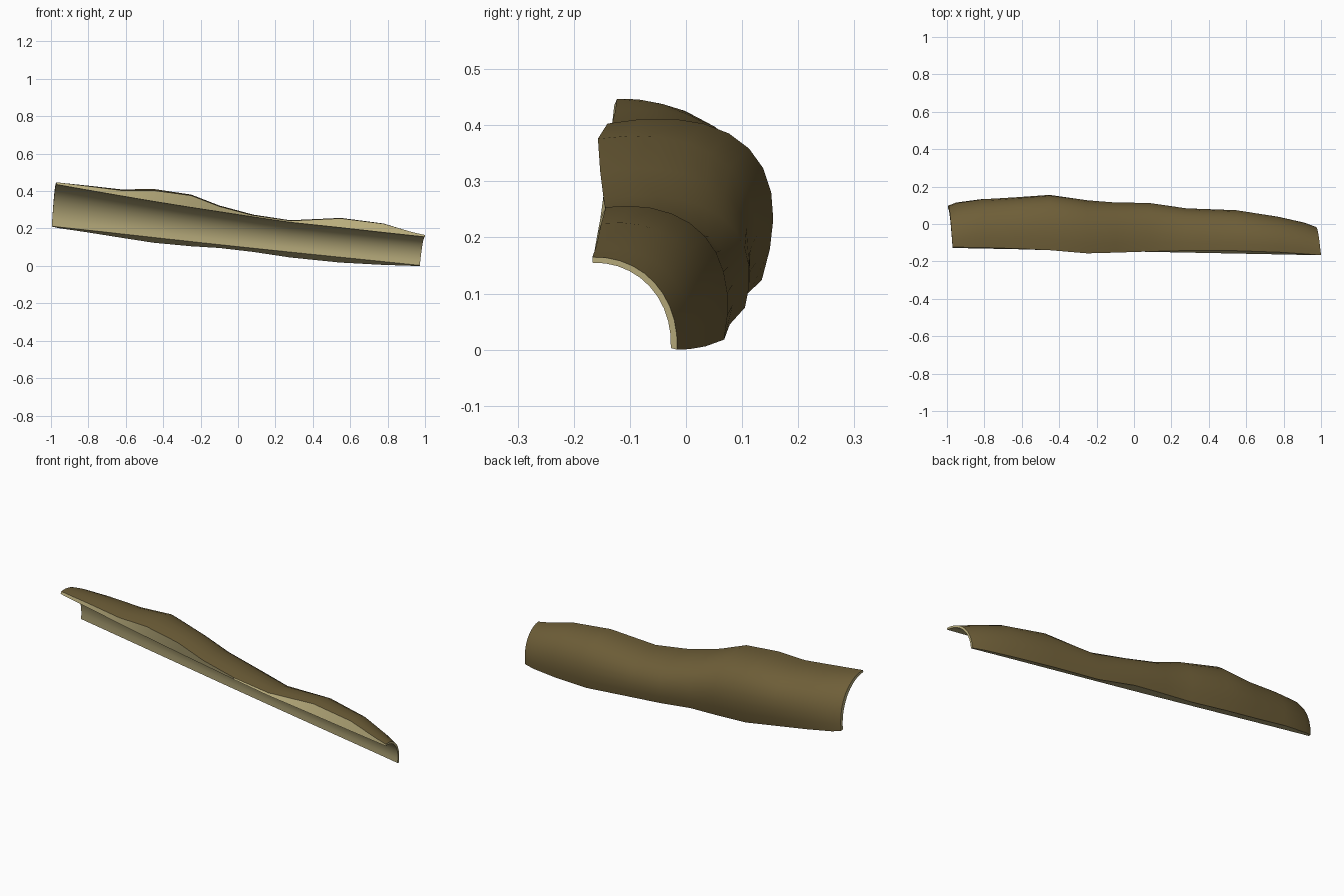
import bpy, bmesh, math

if "Cube" in bpy.data.objects:
    bpy.data.objects.remove(bpy.data.objects["Cube"])

def material(name, rgb):
    m = bpy.data.materials.new(name)
    m.diffuse_color = (*rgb, 1)
    m.use_nodes = True
    m.node_tree.nodes["Principled BSDF"].inputs["Base Color"].default_value = m.diffuse_color
    return m

bark = material("bark brown", (0.158, 0.114, 0.040))
wood = material("pale inner wood", (0.50, 0.43, 0.21))

# Outer sections: x, upper lip y z, lower lip y z, outward bulge
STATIONS = [
    (-0.97, -0.123, 0.449, 0.098, 0.212, 0.012),
    (-0.93, -0.124, 0.444, 0.112, 0.203, 0.022),
    (-0.80, -0.126, 0.428, 0.127, 0.183, 0.035),
    (-0.62, -0.132, 0.405, 0.130, 0.153, 0.052),
    (-0.45, -0.140, 0.405, 0.135, 0.126, 0.068),
    (-0.25, -0.157, 0.378, 0.115, 0.107, 0.050),
    (-0.10, -0.153, 0.320, 0.105, 0.098, 0.045),
    (0.08, -0.147, 0.272, 0.105, 0.077, 0.040),
    (0.28, -0.142, 0.243, 0.078, 0.047, 0.032),
    (0.55, -0.143, 0.256, 0.068, 0.020, 0.032),
    (0.78, -0.151, 0.227, 0.035, 0.008, 0.025),
    (0.93, -0.161, 0.183, 0.006, 0.003, 0.014),
    (1.00, -0.167, 0.167, -0.016, 0.002, 0.005),
]
N = 10

def arc(x, ty, tz, by, bz, bulge):
    """Quarter ellipse between the two lips, pushed outward in the middle."""
    pts = []
    for i in range(N + 1):
        t = i / N
        a = t * math.pi / 2
        s = bulge * math.sin(math.pi * t)
        pts.append((x - 0.028 * t * abs(x) ** 3,
                    ty + (by - ty) * math.sin(a) + 0.85 * s,
                    bz + (tz - bz) * math.cos(a) + 0.55 * s))
    return pts

def inner_section(st):
    """Smooth trough running almost straight between the ends."""
    x = st[0]
    f = (x + 0.97) / 1.97
    sag = math.sin(math.pi * f)
    ty = -0.128 - 0.039 * f
    tz = 0.437 - 0.280 * f - 0.022 * sag
    by = 0.083 - 0.110 * f
    bz = 0.214 - 0.209 * f - 0.006 * sag
    # lips never rise beyond the outer skin
    tz = min(tz, st[2] - 0.008)
    bz = max(bz, st[4] + 0.002)
    return arc(x, ty, tz, by, bz, 0.004)

# Curved strip of bark: thick outer skin, hollow inner face
bm = bmesh.new()
rings = []
for st in STATIONS:
    loop = arc(*st) + inner_section(st)[::-1]
    rings.append([bm.verts.new(p) for p in loop])
count = len(rings[0])
for a, b in zip(rings, rings[1:]):
    for i in range(count):
        j = (i + 1) % count
        f = bm.faces.new((a[i], a[j], b[j], b[i]))
        f.material_index = 0 if i < N else 1
# End rims
for r in (rings[0], rings[-1]):
    for i in range(N):
        f = bm.faces.new((r[i], r[i + 1], r[count - 2 - i], r[count - 1 - i]))
        f.material_index = 1
bmesh.ops.recalc_face_normals(bm, faces=bm.faces)
low = min(v.co.z for v in bm.verts)
for v in bm.verts:
    v.co.z -= low

mesh = bpy.data.meshes.new("bark_strip")
bm.to_mesh(mesh)
bm.free()
mesh.materials.append(bark)
mesh.materials.append(wood)
obj = bpy.data.objects.new("bark_strip", mesh)
bpy.context.collection.objects.link(obj)
bpy.context.view_layer.objects.active = obj
obj.select_set(True)
bpy.ops.object.shade_smooth_by_angle(angle=math.radians(35))
